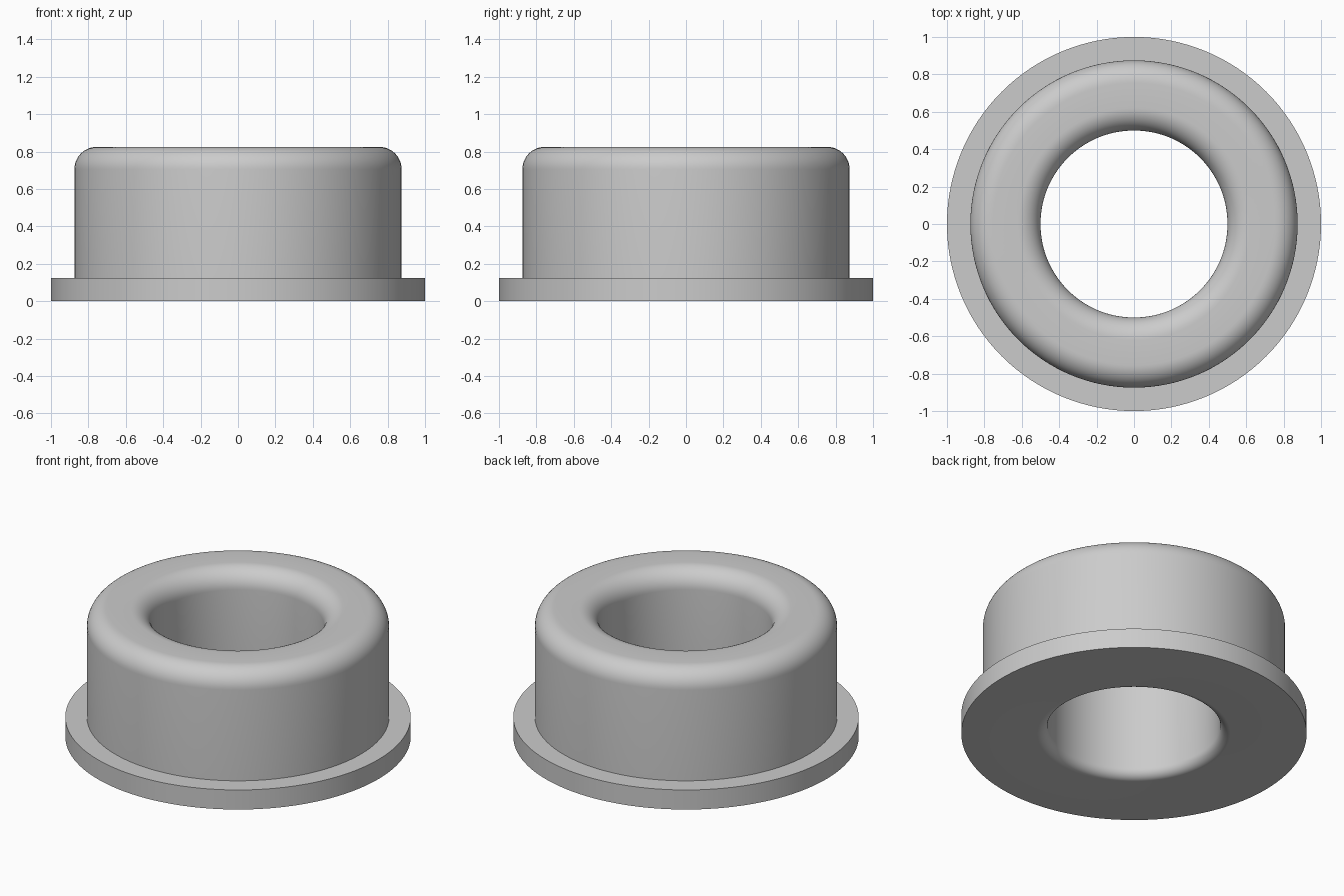
import bpy
import bmesh
from math import sin, cos, pi, radians
from mathutils import Matrix, Vector

cube = bpy.data.objects.get("Cube")
if cube:
    bpy.data.objects.remove(cube)

SEGMENTS = 128
BORE, BODY, FLANGE = 0.5, 0.875, 1.0
FLANGE_TOP, HEIGHT = 0.125, 0.825
TOP_ROUND, BOTTOM_ROUND = 0.12, 0.06


def material(name, colour):
    mat = bpy.data.materials.new(name)
    mat.use_nodes = True
    mat.diffuse_color = colour
    mat.node_tree.nodes["Principled BSDF"].inputs["Base Color"].default_value = colour
    return mat


def arc(cx, cz, r, start, end, steps=12):
    """Profile points (radius, height) along a rounded corner."""
    angles = [radians(start + (end - start) * i / steps) for i in range(steps + 1)]
    return [(cx + r * cos(a), cz + r * sin(a)) for a in angles]


def lathe(name, profile, mat):
    """Revolve a closed profile around z."""
    bm = bmesh.new()
    rings = []
    for i in range(SEGMENTS):
        turn = Matrix.Rotation(2 * pi * i / SEGMENTS, 3, "Z")
        rings.append([bm.verts.new(turn @ Vector((r, 0, z))) for r, z in profile])
    n = len(profile)
    for i in range(SEGMENTS):
        a, b = rings[i], rings[(i + 1) % SEGMENTS]
        for j in range(n):
            k = (j + 1) % n
            bm.faces.new((a[j], b[j], b[k], a[k]))
    bmesh.ops.recalc_face_normals(bm, faces=bm.faces)
    mesh = bpy.data.meshes.new(name)
    bm.to_mesh(mesh)
    bm.free()
    mesh.materials.append(mat)
    obj = bpy.data.objects.new(name, mesh)
    bpy.context.collection.objects.link(obj)
    bpy.ops.object.select_all(action="DESELECT")
    obj.select_set(True)
    bpy.context.view_layer.objects.active = obj
    bpy.ops.object.shade_smooth_by_angle(angle=radians(30))
    return obj


# Flange, outer wall, rounded top rim, bore and rounded bottom mouth
profile = [(FLANGE, 0), (FLANGE, FLANGE_TOP), (BODY, FLANGE_TOP)]
profile += arc(BODY - TOP_ROUND, HEIGHT - TOP_ROUND, TOP_ROUND, 0, 90)
profile += arc(BORE + TOP_ROUND, HEIGHT - TOP_ROUND, TOP_ROUND, 90, 180)
profile += arc(BORE + BOTTOM_ROUND, BOTTOM_ROUND, BOTTOM_ROUND, 180, 270)

lathe("flanged_bushing", profile, material("plain grey", (0.6, 0.6, 0.6, 1)))
